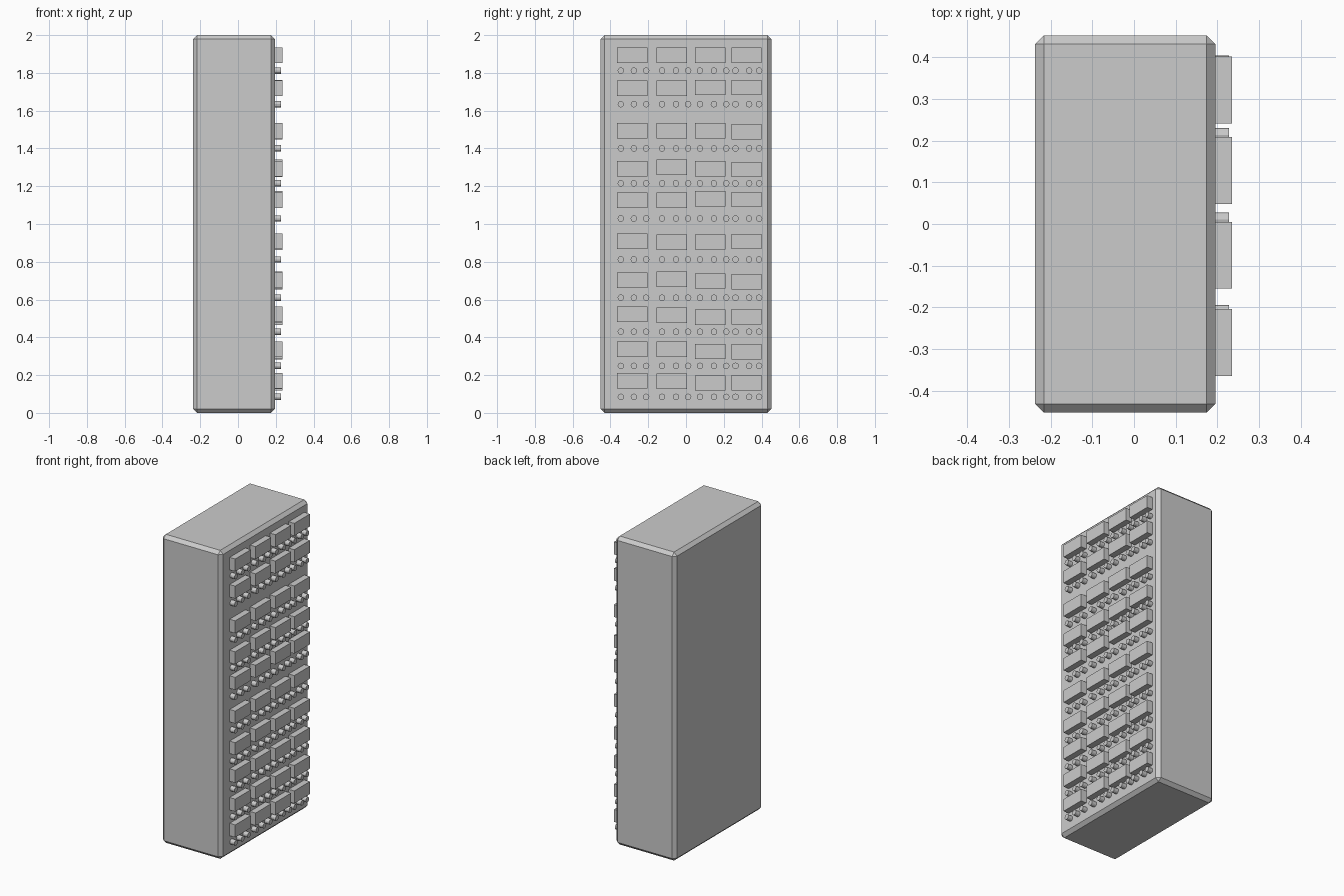
import bpy
import math

FACE_X = 0.195   # front panel of the cabinet
col_y = [-0.284, -0.075, 0.128, 0.321]
peg_y = [-0.345, -0.276, -0.211, -0.127, -0.053, 0.011,
         0.074, 0.148, 0.213, 0.262, 0.334, 0.387]
# per row: peg height, then the slightly uneven label heights per column
rows = [
    (1.812, (1.894, 1.894, 1.894, 1.894)),
    (1.634, (1.718, 1.718, 1.723, 1.723)),
    (1.400, (1.493, 1.493, 1.494, 1.488)),
    (1.215, (1.292, 1.300, 1.292, 1.289)),
    (1.029, (1.126, 1.125, 1.133, 1.130)),
    (0.812, (0.908, 0.903, 0.905, 0.907)),
    (0.610, (0.703, 0.708, 0.698, 0.695)),
    (0.430, (0.523, 0.517, 0.507, 0.509)),
    (0.249, (0.337, 0.337, 0.325, 0.324)),
    (0.085, (0.170, 0.167, 0.158, 0.159)),
]


def box(name, center, size):
    bpy.ops.mesh.primitive_cube_add(size=1, location=center)
    ob = bpy.context.object
    ob.name = name
    ob.scale = size
    bpy.ops.object.transform_apply(location=False, rotation=False, scale=True)
    return ob


def peg(name, y, z, x0, x1, radius):
    bpy.ops.mesh.primitive_cylinder_add(
        vertices=12, radius=radius, depth=x1 - x0,
        location=((x0 + x1) / 2, y, z), rotation=(0, math.pi / 2, 0))
    bpy.context.object.name = name


# cabinet body with chamfered edges
body = box("cabinet_body", ((FACE_X - 0.237) / 2, 0, 1), (FACE_X + 0.237, 0.904, 2))
bev = body.modifiers.new("chamfer", 'BEVEL')
bev.width = 0.021
bev.segments = 1

# rows of rectangular blocks, each with three round pegs below
for r, (pz, heights) in enumerate(rows):
    for c, (y, z) in enumerate(zip(col_y, heights)):
        box(f"panel_block_{r}_{c}", ((FACE_X + 0.235) / 2, y, z),
            (0.235 - FACE_X, 0.16, 0.081))
    for i, y in enumerate(peg_y):
        peg(f"round_peg_{r}_{i}", y, pz, FACE_X, 0.228, 0.017)
